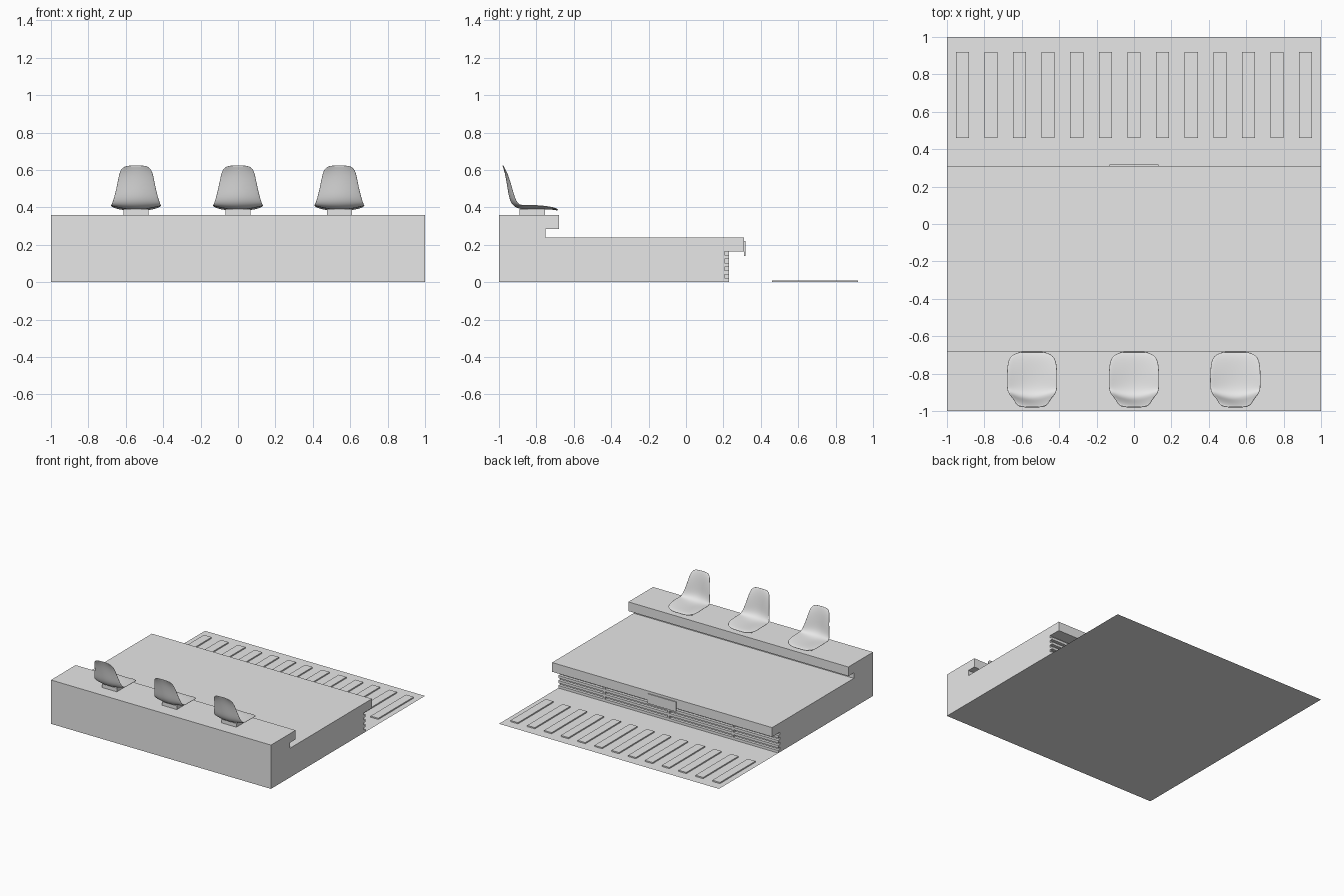
import bpy

cube = bpy.data.objects.get("Cube")
if cube:
    bpy.data.objects.remove(cube, do_unlink=True)

grey = bpy.data.materials.new("light grey")
grey.use_nodes = True
grey.diffuse_color = (0.8, 0.8, 0.8, 1)
grey.node_tree.nodes["Principled BSDF"].inputs["Base Color"].default_value = (0.8, 0.8, 0.8, 1)


def mesh_object(name, verts, faces):
    mesh = bpy.data.meshes.new(name)
    mesh.from_pydata(verts, [], faces)
    mesh.materials.append(grey)
    obj = bpy.data.objects.new(name, mesh)
    bpy.context.collection.objects.link(obj)
    return obj


def extrude_x(name, profile, x0, x1):
    """Closed (y, z) profile, counter-clockwise, extruded along x."""
    n = len(profile)
    verts = [(x, y, z) for x in (x0, x1) for y, z in profile]
    faces = [tuple(reversed(range(n))), tuple(range(n, 2 * n))]
    faces += [(i, (i + 1) % n, (i + 1) % n + n, i + n) for i in range(n)]
    return mesh_object(name, verts, faces)


def box(name, x0, x1, y0, y1, z0, z1):
    return extrude_x(name, [(y0, z0), (y1, z0), (y1, z1), (y0, z1)], x0, x1)


# Ground sheet
mesh_object("ground_sheet", [(-1, -1, 0), (1, -1, 0), (1, 1, 0), (-1, 1, 0)], [(0, 1, 2, 3)])

# Platform with overhanging edge and grooved riser
riser = []
for k in range(4):
    z = k * 0.041
    riser += [(0.23, z), (0.23, z + 0.021), (0.207, z + 0.021), (0.207, z + 0.041)]
platform = [(-1, 0)] + riser + [(0.31, 0.164), (0.31, 0.24), (-1, 0.24)]
extrude_x("platform", platform, -1, 1)
for x in (-0.585, 0, 0.585):
    box("riser_divider", x - 0.008, x + 0.008, 0.2, 0.229, 0, 0.165)

# Rear step with a projecting lip
step = [(-1, 0.24), (-0.75, 0.24), (-0.75, 0.285), (-0.68, 0.285), (-0.68, 0.36), (-1, 0.36)]
extrude_x("upper_step", step, -1, 1)

# Plate on the platform edge
box("edge_plate", -0.13, 0.13, 0.31, 0.317, 0.14, 0.22)

# Raised floor strips
for i in range(13):
    x = (i - 6) * 0.153
    box("floor_strip", x - 0.035, x + 0.035, 0.46, 0.92, 0, 0.01)

# Seat shell rows: y, z, half width, side curl in y, side curl in z
ROWS = [
    (-0.979, 0.625, 0.055, 0, -0.004),
    (-0.973, 0.61, 0.082, 0.004, -0.004),
    (-0.962, 0.57, 0.093, 0.012, 0),
    (-0.951, 0.5, 0.106, 0.022, 0),
    (-0.942, 0.44, 0.122, 0.03, 0),
    (-0.918, 0.402, 0.133, 0.026, 0.01),
    (-0.87, 0.39, 0.136, 0.005, 0.022),
    (-0.8, 0.391, 0.136, 0, 0.021),
    (-0.73, 0.392, 0.131, 0, 0.012),
    (-0.698, 0.389, 0.108, 0, 0.006),
    (-0.685, 0.385, 0.065, 0, 0.002),
]
ACROSS = (-1, -0.75, -0.35, 0, 0.35, 0.75, 1)


def seat(x0):
    verts = [(x0 + u * w, y + cy * u * u, z + cz * u * u)
             for y, z, w, cy, cz in ROWS for u in ACROSS]
    n = len(ACROSS)
    faces = [(r * n + c, r * n + n + c, r * n + n + c + 1, r * n + c + 1)
             for r in range(len(ROWS) - 1) for c in range(n - 1)]
    shell = mesh_object("seat_shell", verts, faces)
    solid = shell.modifiers.new("thickness", 'SOLIDIFY')
    solid.thickness = 0.007
    solid.offset = 0
    smooth = shell.modifiers.new("smoothing", 'SUBSURF')
    smooth.levels = smooth.render_levels = 2
    for p in shell.data.polygons:
        p.use_smooth = True
    box("seat_base", x0 - 0.067, x0 + 0.067, -0.89, -0.755, 0.36, 0.39)


for x in (-0.545, 0, 0.542):
    seat(x)
